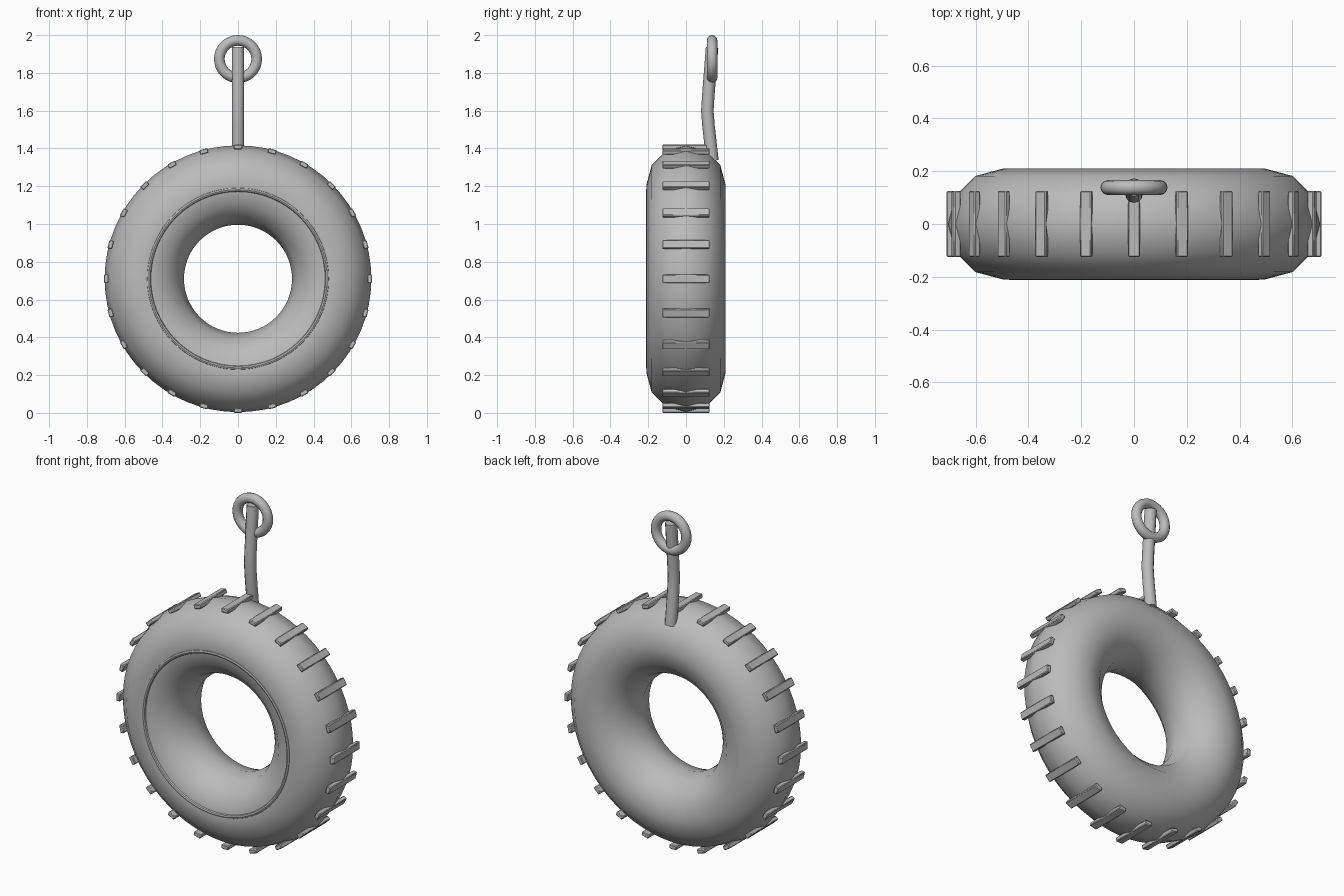
import bpy, math
from mathutils import Matrix

if "Cube" in bpy.data.objects:
    bpy.data.objects.remove(bpy.data.objects["Cube"])

CENTER_Z = 0.71

grey = bpy.data.materials.new("rubber grey")
grey.diffuse_color = (0.5, 0.5, 0.5, 1)
grey.use_nodes = True
grey.node_tree.nodes["Principled BSDF"].inputs["Base Color"].default_value = grey.diffuse_color


def finish(name, angle=40):
    ob = bpy.context.object
    ob.name = name
    ob.data.materials.append(grey)
    bpy.ops.object.shade_smooth_by_angle(angle=math.radians(angle))
    return ob


def ring(name, loc, major, minor, seg, sides):
    bpy.ops.mesh.primitive_torus_add(location=loc, rotation=(math.pi / 2, 0, 0),
                                     major_radius=major, minor_radius=minor,
                                     major_segments=seg, minor_segments=sides)
    return finish(name)


# Tyre body, sidewall bead line and hanging ring
ring("tyre", (0, 0, CENTER_Z), 0.496, 0.21, 64, 12)
ring("sidewall_bead", (0, -0.201, CENTER_Z), 0.472, 0.011, 64, 8)
ring("hanging_ring", (0, 0.138, 1.873), 0.099, 0.028, 32, 12)

# Tread bars around the rim
for i in range(24):
    a = i * math.tau / 24
    bpy.ops.mesh.primitive_cube_add(size=1)
    bar = finish("tread_bar", 30)
    bar.data.transform(Matrix.Rotation(a, 4, "Y")
                       @ Matrix.Translation((0, 0, 0.6975))
                       @ Matrix.Diagonal((0.045, 0.25, 0.025, 1)))
    bar.location = (0, 0, CENTER_Z)
    bevel = bar.modifiers.new("soft_edges", "BEVEL")
    bevel.width = 0.004
    bevel.segments = 1

# Bent rope from the back of the tyre up into the ring
curve = bpy.data.curves.new("rope", "CURVE")
curve.dimensions = "3D"
curve.bevel_depth = 0.033
curve.bevel_resolution = 4
curve.use_fill_caps = True
path = [(0.14, 1.335), (0.119, 1.52), (0.113, 1.6), (0.118, 1.68), (0.138, 1.935)]
spline = curve.splines.new("POLY")
spline.points.add(len(path) - 1)
for p, (y, z) in zip(spline.points, path):
    p.co = (0, y, z, 1)
rope = bpy.data.objects.new("rope", curve)
bpy.context.collection.objects.link(rope)
bpy.ops.object.select_all(action="DESELECT")
rope.select_set(True)
bpy.context.view_layer.objects.active = rope
bpy.ops.object.convert(target="MESH")
finish("rope")
